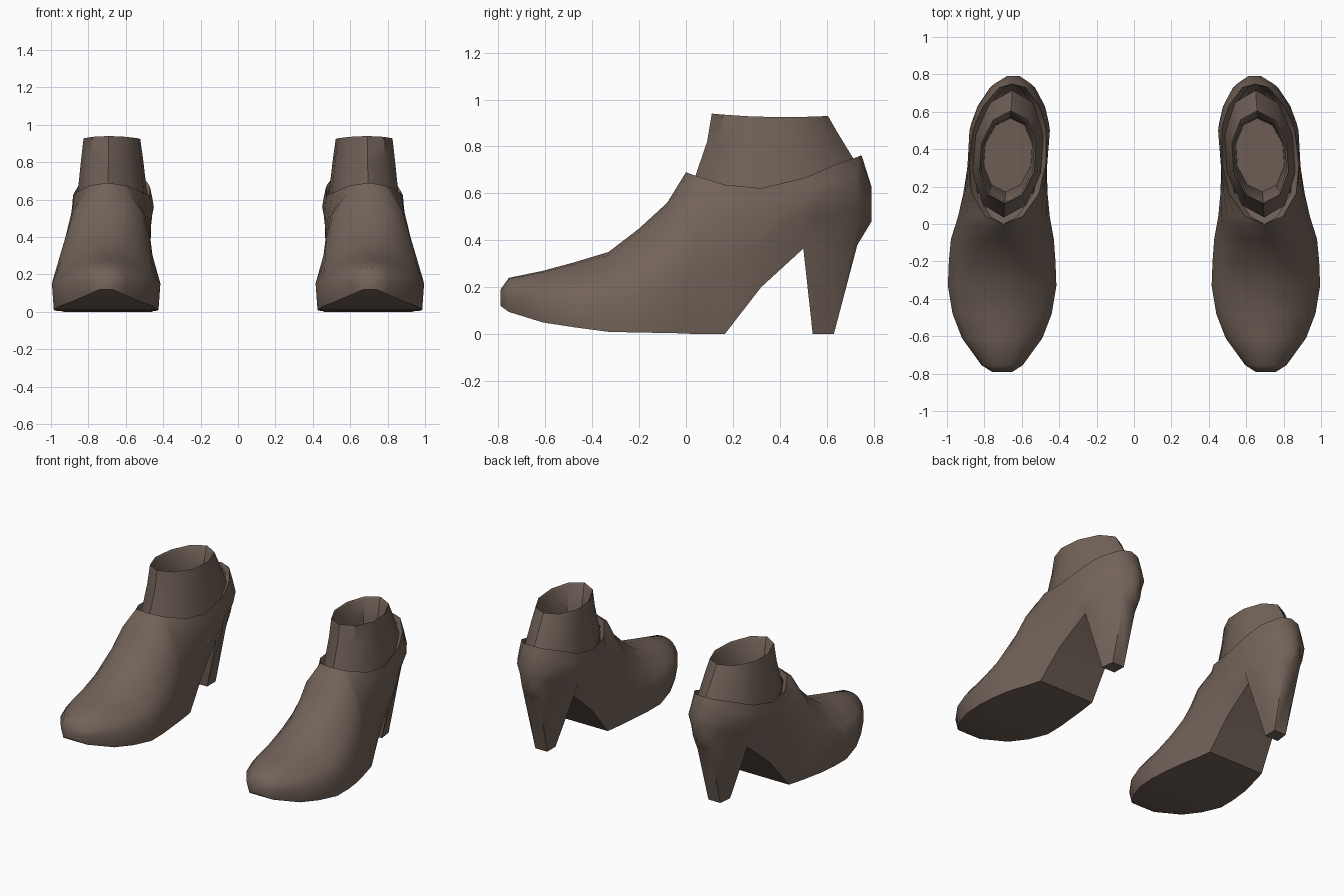
import bpy
import bmesh
import math

if "Cube" in bpy.data.objects:
    bpy.data.objects.remove(bpy.data.objects["Cube"], do_unlink=True)

leather = bpy.data.materials.new("brown_leather")
leather.use_nodes = True
BROWN = (0.17, 0.125, 0.1, 1)
leather.diffuse_color = BROWN
leather.node_tree.nodes["Principled BSDF"].inputs["Base Color"].default_value = BROWN


def centre_x(y):
    """Centre line of the left shoe, leaning inward toward the heel."""
    return 0.705 - 0.067 * max(0, y + 0.1)


def finish(name, bm, angle):
    bmesh.ops.remove_doubles(bm, verts=bm.verts, dist=0.0005)
    bmesh.ops.recalc_face_normals(bm, faces=bm.faces)
    mesh = bpy.data.meshes.new(name)
    bm.to_mesh(mesh)
    bm.free()
    obj = bpy.data.objects.new(name, mesh)
    bpy.context.collection.objects.link(obj)
    mesh.materials.append(leather)
    bpy.ops.object.select_all(action="DESELECT")
    obj.select_set(True)
    bpy.context.view_layer.objects.active = obj
    bpy.ops.object.shade_smooth_by_angle(angle=math.radians(angle))


# Cross-sections from toe to heel: y, then (half width, z) at
# sole edge, side, shoulder and top; a top width of 0 closes the upper
FRONT = [
    (-.79, (.035, .12), (.055, .16), (.04, .18), (0, .19)),
    (-.755, (.09, .095), (.11, .16), (.07, .22), (0, .24)),
    (-.61, (.195, .05), (.215, .15), (.125, .24), (0, .27)),
    (-.48, (.25, .03), (.265, .15), (.15, .26), (0, .305)),
    (-.33, (.28, .01), (.29, .15), (.17, .28), (0, .35)),
    (-.2, (.275, .007), (.285, .17), (.17, .36), (0, .45)),
    (-.08, (.26, .005), (.275, .2), (.18, .45), (0, .56)),
    (0, (.245, .003), (.255, .22), (.18, .54), (0, .69)),
]
# Open collar, arch and high heel
BACK = [
    (.04, (.235, 0), (.245, .25), (.2, .51), (.1, .675)),
    (.165, (.21, 0), (.225, .3), (.207, .5), (.18, .637)),
    (.32, (.185, .2), (.21, .38), (.213, .52), (.205, .622)),
    (.5, (.15, .365), (.2, .46), (.215, .56), (.195, .665)),
    (.54, (.05, 0), (.165, .4), (.207, .56), (.185, .68)),
    (.63, (.045, 0), (.125, .4), (.18, .58), (.15, .72)),
    (.73, (.05, .38), (.085, .46), (.12, .6), (.07, .755)),
    (.748, (.04, .41), (.07, .48), (.1, .6), (0, .763)),
    (.79, (.012, .48), (.035, .53), (.035, .6), (0, .63)),
]


def half_section(station):
    """Sole edge to collar lip, with rounding points in between."""
    y, sole, side, shoulder, top = station
    rise = 0.5 if top[0] else 0.8

    def between(a, b, tx, tz):
        return (a[0] + (b[0] - a[0]) * tx, a[1] + (b[1] - a[1]) * tz)

    lip = (max(0, top[0] - 0.03), top[1] - 0.04)
    return [sole, side, between(side, shoulder, 0.4, 0.55), shoulder,
            between(shoulder, top, 0.45, rise), top, lip]


def shoe_body(name, sign):
    bm = bmesh.new()
    stations = FRONT + BACK
    rows = []
    for st in stations:
        half = half_section(st)
        pts = [(-x, z) for x, z in reversed(half)] + half
        rows.append([bm.verts.new((sign * (centre_x(st[0]) + x), st[0], z))
                     for x, z in pts])
    last = len(rows[0]) - 1
    for i in range(len(rows) - 1):
        closed = stations[i][4][0] == 0 and stations[i + 1][4][0] == 0
        skip = 1 if closed else 0          # the lip exists only at the opening
        for j in range(skip, last - skip):
            bm.faces.new((rows[i][j], rows[i][j + 1],
                          rows[i + 1][j + 1], rows[i + 1][j]))
    for row in (rows[0], rows[-1]):
        bm.faces.new(row[1:-1])
    finish(name, bm, 45)


# Ankle rings: front (y, z), back (y, z), half width, sag at the sides
ANKLE = [
    ((.035, .66), (.715, .745), .185, .12),
    ((.09, .82), (.645, .86), .162, .03),
    ((.11, .94), (.605, .93), .148, .01),
    ((.12, .925), (.595, .915), .138, .01),
    ((.15, .75), (.57, .8), .135, 0),
    ((.2, .45), (.56, .52), .12, 0),
]


def ankle(name, sign, sides=10):
    bm = bmesh.new()
    rings = []
    for (yf, zf), (yb, zb), hw, sag in ANKLE:
        ring = []
        for k in range(sides):
            a = 2 * math.pi * k / sides
            t = (1 - math.cos(a)) / 2
            y = yf + (yb - yf) * t
            x = centre_x(y) + hw * math.sin(a) * 1.04
            z = zf + (zb - zf) * t - sag * math.sin(a) ** 2
            ring.append(bm.verts.new((sign * x, y, z)))
        rings.append(ring)
    for low, high in zip(rings, rings[1:]):
        for k in range(sides):
            n = (k + 1) % sides
            bm.faces.new((low[k], low[n], high[n], high[k]))
    # foot bed inside the shaft and hidden base inside the shoe
    bm.faces.new(rings[-1])
    bm.faces.new(rings[0])
    finish(name, bm, 40)


for side, sign in (("left", 1), ("right", -1)):
    shoe_body(side + "_shoe_body", sign)
    ankle(side + "_ankle_shaft", sign)
